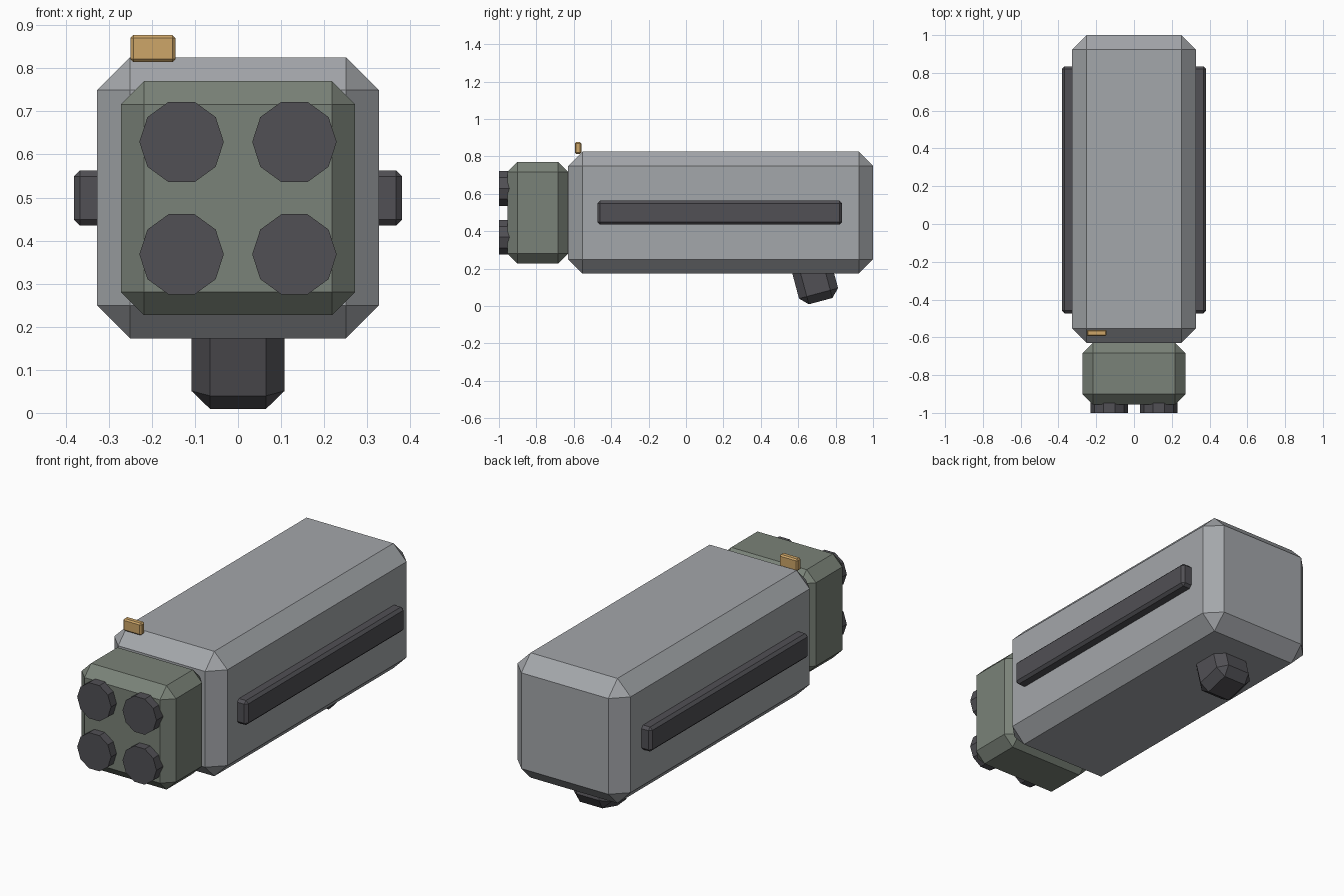
import bpy
import bmesh
from math import radians
from mathutils import Matrix, Vector

cube = bpy.data.objects.get("Cube")
if cube:
    bpy.data.objects.remove(cube, do_unlink=True)


def material(name, colour):
    mat = bpy.data.materials.new(name)
    mat.use_nodes = True
    mat.diffuse_color = (*colour, 1)
    bsdf = next(n for n in mat.node_tree.nodes if n.type == 'BSDF_PRINCIPLED')
    bsdf.inputs["Base Color"].default_value = (*colour, 1)
    return mat


steel = material("steel_grey", (0.37, 0.385, 0.405))
olive = material("olive_grey", (0.195, 0.225, 0.188))
charcoal = material("charcoal", (0.082, 0.08, 0.09))
brass = material("brass", (0.61, 0.38, 0.14))


def add_object(name, bm, mat):
    mesh = bpy.data.meshes.new(name)
    bm.to_mesh(mesh)
    bm.free()
    mesh.materials.append(mat)
    obj = bpy.data.objects.new(name, mesh)
    bpy.context.collection.objects.link(obj)
    return obj


def chamfered_box(name, low, high, chamfer, mat, tilt=0):
    low, high = Vector(low), Vector(high)
    bm = bmesh.new()
    bmesh.ops.create_cube(bm, size=1)
    bmesh.ops.scale(bm, vec=high - low, verts=bm.verts)
    bmesh.ops.bevel(bm, geom=bm.edges[:], offset=chamfer, segments=1,
                    affect='EDGES', offset_type='OFFSET')
    obj = add_object(name, bm, mat)
    obj.location = (low + high) / 2
    obj.rotation_euler.x = radians(tilt)
    return obj


# Main housing and front block
chamfered_box("housing", (-0.327, -0.63, 0.173), (0.327, 1.0, 0.825), 0.076, steel)
chamfered_box("front_block", (-0.272, -0.955, 0.227), (0.272, -0.63, 0.77), 0.054, olive)

# Tilted foot under the rear
chamfered_box("rear_foot", (-0.108, 0.573, 0.021), (0.108, 0.789, 0.321), 0.043,
              charcoal, tilt=15)

# Sight tab on the top front edge
chamfered_box("sight_tab", (-0.25, -0.594, 0.814), (-0.145, -0.56, 0.877), 0.007, brass)

# Side rails
for side, label in ((1, "left"), (-1, "right")):
    xs = sorted((side * 0.273, side * 0.381))
    chamfered_box(label + "_rail", (xs[0], -0.473, 0.435), (xs[1], 0.835, 0.563),
                  0.014, charcoal)

# Four ten-sided muzzles
for side, label in ((1, "left"), (-1, "right")):
    for height, level in ((0.629, "upper"), (0.368, "lower")):
        bm = bmesh.new()
        bmesh.ops.create_cone(bm, cap_ends=True, segments=10, radius1=0.098,
                              radius2=0.098, depth=0.11,
                              matrix=Matrix.Rotation(radians(90), 4, 'Y')
                              @ Matrix.Rotation(radians(90), 4, 'X'))
        muzzle = add_object(f"{level}_{label}_muzzle", bm, charcoal)
        muzzle.location = (side * 0.131, -0.945, height)
